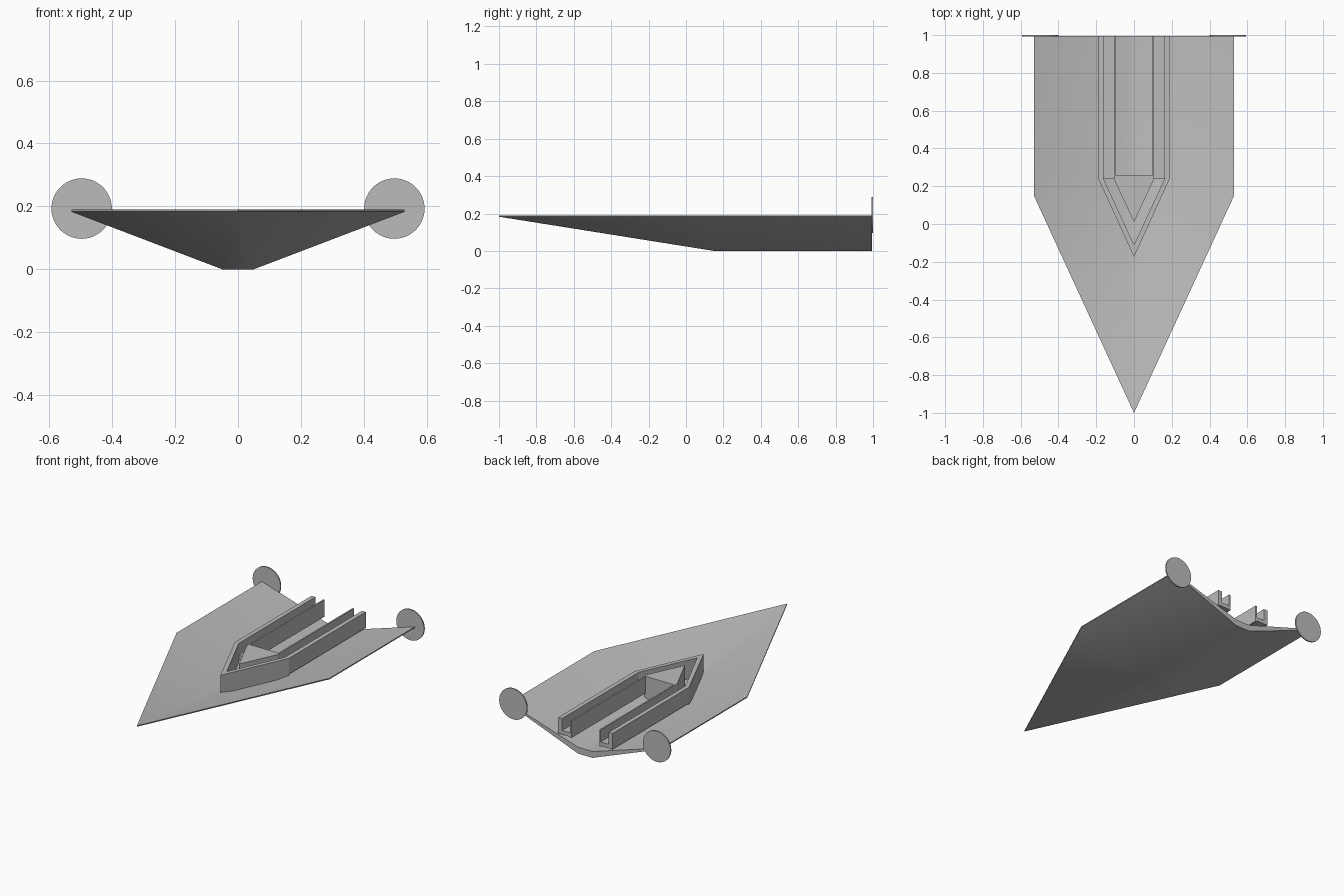
import bpy, bmesh, math
from mathutils import Matrix

cube = bpy.data.objects.get("Cube")
if cube:
    bpy.data.objects.remove(cube)

grey = bpy.data.materials.new("plain_grey")
grey.use_nodes = True
grey.diffuse_color = (0.5, 0.5, 0.5, 1)
grey.node_tree.nodes["Principled BSDF"].inputs["Base Color"].default_value = (0.5, 0.5, 0.5, 1)


def finish(name, bm, smooth=False):
    bmesh.ops.recalc_face_normals(bm, faces=bm.faces)
    mesh = bpy.data.meshes.new(name)
    bm.to_mesh(mesh)
    bm.free()
    mesh.materials.append(grey)
    obj = bpy.data.objects.new(name, mesh)
    bpy.context.collection.objects.link(obj)
    if smooth:
        bpy.ops.object.select_all(action="DESELECT")
        obj.select_set(True)
        bpy.context.view_layer.objects.active = obj
        bpy.ops.object.shade_smooth_by_angle(angle=math.radians(30))
    return obj


def prism(name, outline, low, high):
    """Extrude a flat plan outline from height low to high."""
    bm = bmesh.new()
    face = bm.faces.new([bm.verts.new((x, y, low)) for x, y in outline])
    top = bmesh.ops.extrude_face_region(bm, geom=[face])["geom"]
    verts = [v for v in top if isinstance(v, bmesh.types.BMVert)]
    bmesh.ops.translate(bm, verts=verts, vec=(0, 0, high - low))
    return finish(name, bm)


def mirrored(points):
    """Close an outline across x = 0, without repeating centre points."""
    return points + [(-x, y) for x, y in reversed(points) if x > 0]


def box_plan(x0, x1, y0, y1):
    return [(x0, y0), (x1, y0), (x1, y1), (x0, y1)]


RIM, SHOULDER, REAR, TOP = 0.53, 0.15, 0.995, 0.19
KINK = 0.238

# Hull: a thin dished wedge, lofted from nose to shoulder to stern
bm = bmesh.new()
loops = []
for y, wide in ((-1, 0), (SHOULDER, 1), (REAR, 1)):
    keel_z = 0 if wide else TOP - 0.007
    deck_z = 0.04 if wide else TOP
    half = [(0.05, deck_z), (RIM, TOP), (RIM, TOP - 0.007), (0.05, keel_z)]
    ring = half + [(-x, z) for x, z in reversed(half)]
    loops.append([bm.verts.new((x * wide, y, z)) for x, z in ring])
for a, b in zip(loops, loops[1:]):
    for i in range(len(a)):
        j = (i + 1) % len(a)
        bm.faces.new((a[i], a[j], b[j], b[i]))
# Stern cap in three convex pieces
s = loops[-1]
for ids in ((0, 1, 2, 3), (0, 3, 4, 7), (7, 4, 5, 6)):
    bm.faces.new([s[i] for i in ids])
bmesh.ops.remove_doubles(bm, verts=bm.verts, dist=0.0001)
finish("hull", bm, smooth=True)

# Pointed outer wall at the front
outer = [(0, -0.175), (0.188, KINK)]
inner = [(0.161, KINK), (0, -0.11)]
prism("outer_wall_prow", [(-0.188, KINK)] + outer + inner + [(-0.161, KINK)], 0.072, TOP)

# Inner pointed block closing the front of the well
prism("inner_prow", mirrored([(0, 0.01), (0.106, KINK), (0.106, 0.26)]), 0.05, TOP)

# Long channels on each side: outer wall, floor and thin inner wall
for side, label in ((1, "left"), (-1, "right")):
    for part, x0, x1, low, high in (
        ("outer_wall", 0.161, 0.188, 0.09, TOP),
        ("channel_floor", 0.106, 0.161, 0.09, 0.115),
        ("inner_wall", 0.097, 0.106, 0.085, TOP),
    ):
        prism(f"{part}_{label}", box_plan(side * x0, side * x1, KINK, REAR), low, high)

    # Round disc at each stern corner
    bm = bmesh.new()
    spin = Matrix.Translation((side * 0.497, 0.996, 0.193)) @ Matrix.Rotation(math.pi / 2, 4, "X")
    bmesh.ops.create_cone(bm, cap_ends=True, segments=48, radius1=0.096, radius2=0.096,
                          depth=0.008, matrix=spin)
    finish(f"stern_disc_{label}", bm, smooth=True)
